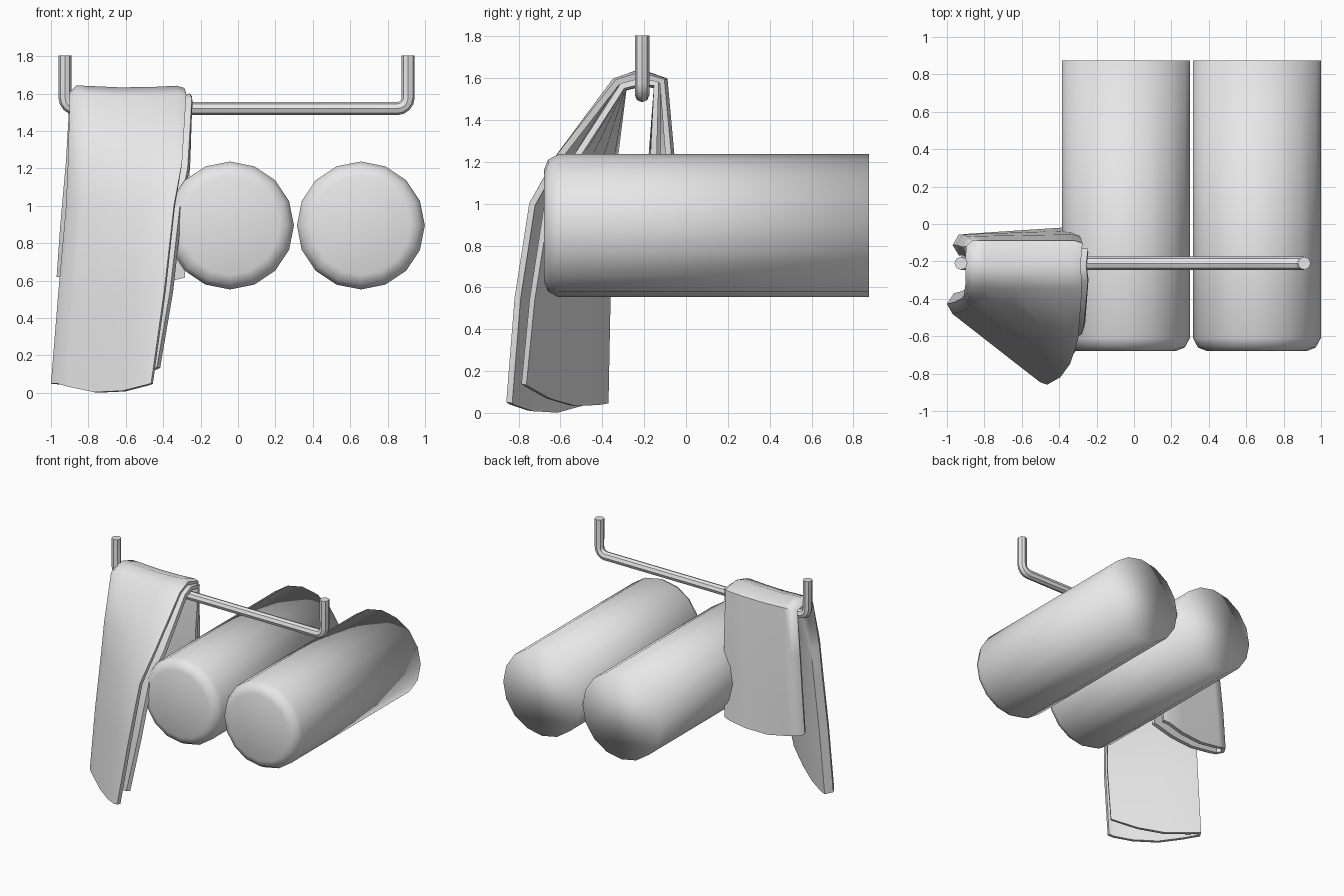
import bpy, bmesh, math
from mathutils import Vector

cube = bpy.data.objects.get("Cube")
if cube:
    bpy.data.objects.remove(cube, do_unlink=True)

# Single light grey material
grey = bpy.data.materials.new("light_grey")
grey.use_nodes = True
COLOR = (0.8, 0.8, 0.8, 1)
grey.diffuse_color = COLOR
grey.node_tree.nodes["Principled BSDF"].inputs["Base Color"].default_value = COLOR


def finish_mesh(name, bm):
    """Turn a bmesh into a smooth shaded grey object."""
    bmesh.ops.recalc_face_normals(bm, faces=bm.faces)
    for f in bm.faces:
        f.smooth = True
    mesh = bpy.data.meshes.new(name)
    bm.to_mesh(mesh)
    bm.free()
    mesh.materials.append(grey)
    obj = bpy.data.objects.new(name, mesh)
    bpy.context.collection.objects.link(obj)
    return obj


def select_only(obj):
    bpy.ops.object.select_all(action='DESELECT')
    obj.select_set(True)
    bpy.context.view_layer.objects.active = obj


# Rolls: sixteen sided, rounded at the front, flat at the back
def roll(name, x, z=0.895, sides=16):
    bm = bmesh.new()
    rings = []
    for y, r in ((-0.68, 0.265), (-0.66, 0.315), (-0.61, 0.342), (0.875, 0.342)):
        angles = [math.tau * i / sides for i in range(sides)]
        rings.append([bm.verts.new((x + r * math.cos(a), y, z + r * math.sin(a)))
                      for a in angles])
    for a, b in zip(rings, rings[1:]):
        for i in range(sides):
            j = (i + 1) % sides
            bm.faces.new((a[i], a[j], b[j], b[i]))
    bm.faces.new(rings[0])
    bm.faces.new(rings[-1])
    return finish_mesh(name, bm)


roll("right_roll", -0.043)
roll("left_roll", 0.657)


# Hanging rail: round bar with rounded corners and upright ends
def rail(name, left=-0.925, right=0.91, y=-0.21, low=1.52, top=1.805, bend=0.06):
    def corner(cx, start):
        return [(cx + bend * math.cos(start + math.pi * k / 8), y,
                 low + bend + bend * math.sin(start + math.pi * k / 8)) for k in range(5)]
    path = [(left, y, top)] + corner(left + bend, math.pi)
    path += corner(right - bend, 1.5 * math.pi) + [(right, y, top)]
    curve = bpy.data.curves.new(name, 'CURVE')
    curve.dimensions = '3D'
    curve.bevel_depth = 0.035
    curve.bevel_resolution = 2
    curve.use_fill_caps = True
    spline = curve.splines.new('POLY')
    spline.points.add(len(path) - 1)
    for p, co in zip(spline.points, path):
        p.co = (*co, 1)
    curve.materials.append(grey)
    obj = bpy.data.objects.new(name, curve)
    bpy.context.collection.objects.link(obj)
    select_only(obj)
    bpy.ops.object.convert(target='MESH')
    bpy.ops.object.shade_smooth_by_angle(angle=math.radians(40))


rail("hanging_rail")

# Towel: folded lengthwise, draped over the rail from front hem to back hem
# Each station: height, fold edge x and y, open edge x and y
STATIONS = [
    (0.05, -0.96, -0.47, -0.46, -0.86),
    (0.55, -0.92, -0.46, -0.39, -0.82),
    (1.0, -0.88, -0.44, -0.34, -0.75),
    (1.23, -0.87, -0.42, -0.30, -0.62),
    (1.59, -0.86, -0.33, -0.28, -0.34),
    (1.63, -0.86, -0.22, -0.29, -0.22),
    (1.59, -0.86, -0.10, -0.28, -0.10),
    (1.24, -0.88, -0.08, -0.29, -0.07),
    (0.9, -0.91, -0.07, -0.31, -0.05),
    (0.62, -0.93, -0.07, -0.32, -0.03),
]
COLUMNS = (0, 0.1, 0.4, 0.7, 0.93, 1)


def towel(name):
    bm = bmesh.new()
    last = len(STATIONS) - 1
    rows = []
    for s, (z, lx, ly, rx, ry) in enumerate(STATIONS):
        # Inward direction, square to the drape path
        before, after = STATIONS[max(s - 1, 0)], STATIONS[min(s + 1, last)]
        dy = (after[2] + after[4] - before[2] - before[4]) / 2
        dz = after[0] - before[0]
        inward = Vector((0, dz, -dy)).normalized()
        gap = 0.045 if z > 1.5 else 0.085
        hem = 0.05 if s in (0, last) else 0.012
        outer, inner = [], []
        for v in COLUMNS:
            p = Vector((lx + (rx - lx) * v, ly + (ry - ly) * v,
                        z - hem * math.sin(math.pi * v)))
            curl = 0.015 if v == 1 else 0
            outer.append(p + inward * curl)
            q = p + inward * gap + Vector((0.035 * v, 0, 0))
            if s == 0:
                q.z += 0.09 * v
            inner.append(q)
        fold = (outer[0] + inner[0]) / 2 - Vector((0.025, 0, 0))
        rows.append([bm.verts.new(p) for p in outer[::-1] + [fold] + inner])
    for a, b in zip(rows, rows[1:]):
        for i in range(len(a) - 1):
            bm.faces.new((a[i], a[i + 1], b[i + 1], b[i]))
    obj = finish_mesh(name, bm)
    cloth = obj.modifiers.new("cloth_thickness", 'SOLIDIFY')
    cloth.thickness = 0.03
    cloth.offset = 0
    select_only(obj)
    bpy.ops.object.modifier_apply(modifier=cloth.name)
    bpy.ops.object.shade_smooth_by_angle(angle=math.radians(60))


towel("draped_towel")
